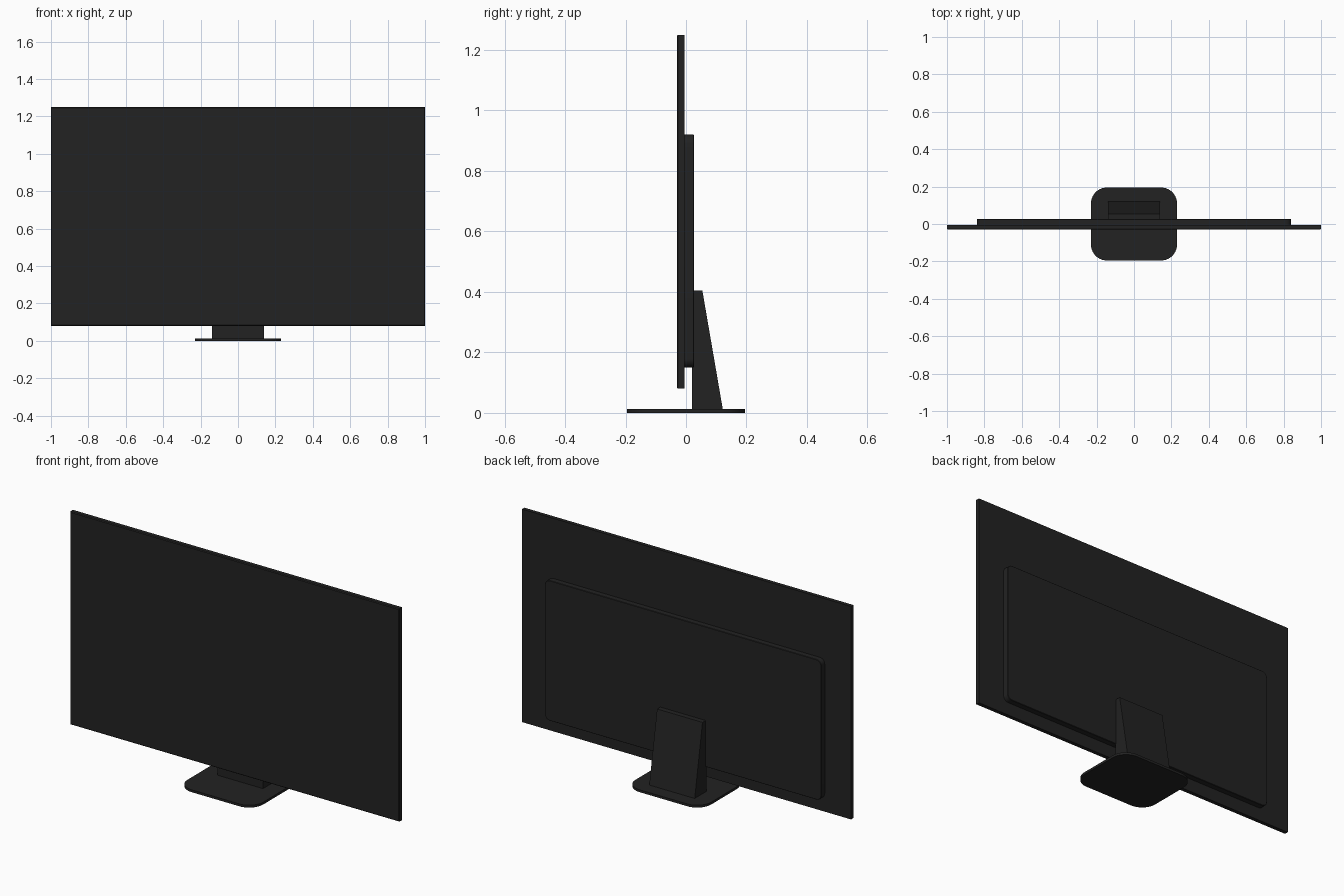
import bpy
import bmesh
import math

default = bpy.data.objects.get("Cube")
if default:
    bpy.data.objects.remove(default, do_unlink=True)

# One dark plastic covers every part
plastic = bpy.data.materials.new("black plastic")
plastic.use_nodes = True
colour = (0.016, 0.016, 0.016, 1)
plastic.diffuse_color = colour
shader = plastic.node_tree.nodes["Principled BSDF"]
shader.inputs["Base Color"].default_value = colour
shader.inputs["Roughness"].default_value = 0.6


def rounded_rect(half_w, half_h, radius, steps=8):
    """Outline of a rectangle with arc corners, counter-clockwise."""
    if radius == 0:
        return [(half_w, half_h), (-half_w, half_h), (-half_w, -half_h), (half_w, -half_h)]
    points = []
    for corner, (sx, sy) in enumerate([(1, 1), (-1, 1), (-1, -1), (1, -1)]):
        for i in range(steps + 1):
            a = (corner + i / steps) * math.pi / 2
            points.append((sx * (half_w - radius) + radius * math.cos(a),
                           sy * (half_h - radius) + radius * math.sin(a)))
    return points


def extrude_outline(name, outline, to_3d, start, end, bevel_rule=None, bevel=0.004):
    """Solid swept from start to end; edges passing bevel_rule are chamfered."""
    bm = bmesh.new()
    face = bm.faces.new([bm.verts.new(to_3d(u, v, start)) for u, v in outline])
    moved = bmesh.ops.extrude_face_region(bm, geom=[face], use_keep_orig=True)["geom"]
    offset = [b - a for a, b in zip(to_3d(0, 0, start), to_3d(0, 0, end))]
    bmesh.ops.translate(bm, vec=offset,
                        verts=[g for g in moved if isinstance(g, bmesh.types.BMVert)])
    bmesh.ops.recalc_face_normals(bm, faces=bm.faces)
    if bevel_rule:
        edges = [e for e in bm.edges if all(bevel_rule(v.co) for v in e.verts)]
        bmesh.ops.bevel(bm, geom=edges, offset=bevel, segments=1, affect='EDGES')
    mesh = bpy.data.meshes.new(name)
    bm.to_mesh(mesh)
    bm.free()
    mesh.materials.append(plastic)
    obj = bpy.data.objects.new(name, mesh)
    bpy.context.collection.objects.link(obj)
    bpy.ops.object.select_all(action='DESELECT')
    obj.select_set(True)
    bpy.context.view_layer.objects.active = obj
    bpy.ops.object.shade_smooth_by_angle(angle=math.radians(30))
    return obj


def upright(centre_z):
    return lambda u, v, d: (u, d, centre_z + v)


def flat(u, v, d):
    return (u, v, d)


def sideways(u, v, d):
    return (d, u, v)


# Thin display panel with a fine chamfer round the front
extrude_outline("screen_panel", rounded_rect(1, 0.585, 0), upright(0.665),
                -0.03, -0.005, lambda co: co.y < -0.029)

# Raised electronics housing on the back
extrude_outline("rear_housing", rounded_rect(0.84, 0.385, 0.03), upright(0.535),
                -0.006, 0.026, lambda co: co.y > 0.025, 0.002)

# Wedge-shaped neck, leaning in towards the housing
wedge = [(0.02, 0.01), (0.122, 0.01), (0.054, 0.405), (0.02, 0.405)]
extrude_outline("stand_neck", wedge, sideways, -0.138, 0.138)

# Rounded foot plate
extrude_outline("stand_base", rounded_rect(0.23, 0.195, 0.085, 10), flat, 0, 0.013)
